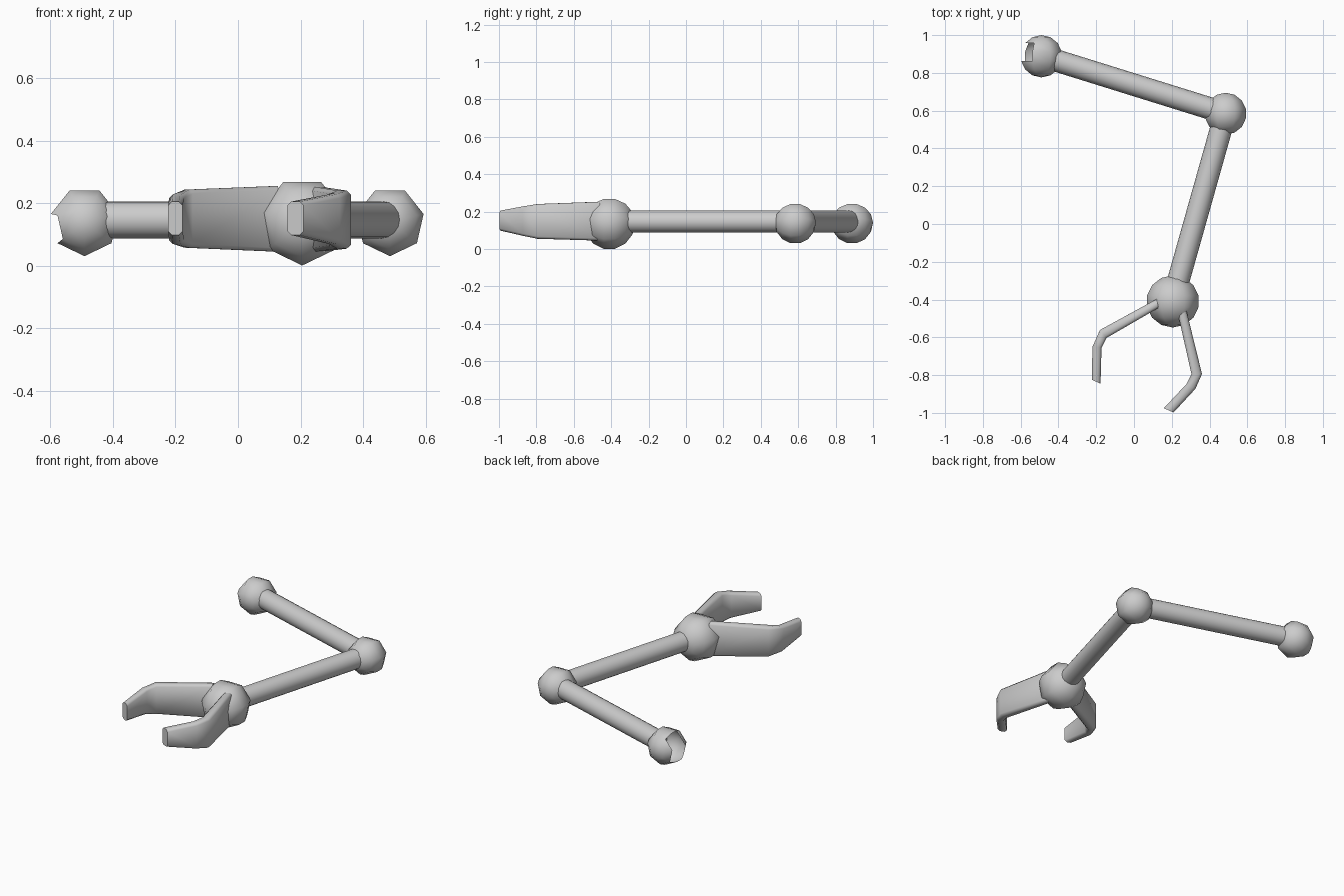
import bpy, bmesh
from math import sin, cos, pi, radians
from mathutils import Vector

if "Cube" in bpy.data.objects:
    bpy.data.objects.remove(bpy.data.objects["Cube"])


def finish(name, bm, angle=50):
    bmesh.ops.recalc_face_normals(bm, faces=bm.faces)
    me = bpy.data.meshes.new(name)
    bm.to_mesh(me)
    bm.free()
    ob = bpy.data.objects.new(name, me)
    bpy.context.collection.objects.link(ob)
    bpy.ops.object.select_all(action='DESELECT')
    ob.select_set(True)
    bpy.context.view_layer.objects.active = ob
    bpy.ops.object.shade_smooth_by_angle(angle=radians(angle))
    return ob


def ball(name, centre, r, half_y, holes=(), n=7):
    """Seven-sided ball with its poles along y; holes are (band, side) faces left open."""
    bm = bmesh.new()
    c = Vector(centre)
    rings = []
    for j in range(1, n):
        lat = -pi / 2 + pi * j / n
        ring = []
        for k in range(n):
            a = -pi / 2 + 2 * pi * k / n
            ring.append(bm.verts.new(c + Vector((r * cos(lat) * cos(a), half_y * sin(lat),
                                                 r * cos(lat) * sin(a)))))
        rings.append(ring)
    front = bm.verts.new(c - Vector((0, half_y, 0)))
    back = bm.verts.new(c + Vector((0, half_y, 0)))
    for k in range(n):
        m = (k + 1) % n
        bm.faces.new((front, rings[0][k], rings[0][m]))
        bm.faces.new((back, rings[-1][m], rings[-1][k]))
        for j in range(n - 2):
            if (j + 1, k) not in holes:
                bm.faces.new((rings[j][k], rings[j + 1][k], rings[j + 1][m], rings[j][m]))
    return finish(name, bm)


def tube(name, a, b, r):
    a, b = Vector(a), Vector(b)
    bm = bmesh.new()
    bmesh.ops.create_cone(bm, cap_ends=True, segments=16, radius1=r, radius2=r,
                          depth=(b - a).length)
    d = (b - a).to_track_quat('Z', 'Y')
    for v in bm.verts:
        v.co = d @ v.co + (a + b) / 2
    return finish(name, bm)


def finger(name, sections):
    """Sections: outer x, y, inner x, y, bottom z, top z."""
    bm = bmesh.new()
    loops = []
    for ox, oy, ix, iy, z0, z1 in sections:
        loops.append([bm.verts.new(p) for p in
                      ((ox, oy, z0), (ox, oy, z1), (ix, iy, z1), (ix, iy, z0))])
    for p, q in zip(loops, loops[1:]):
        for i in range(4):
            m = (i + 1) % 4
            bm.faces.new((p[i], p[m], q[m], q[i]))
    bm.faces.new(loops[0])
    bm.faces.new(loops[-1][::-1])
    bmesh.ops.recalc_face_normals(bm, faces=bm.faces)
    # chamfer the long edges
    long_edges = [e for e in bm.edges
                  if any(e.verts[0] in p and e.verts[1] in q for p, q in
                         list(zip(loops, loops[1:])) + list(zip(loops[1:], loops)))
                  and max(v.co.z for v in e.verts)]
    bmesh.ops.bevel(bm, geom=long_edges, offset=0.012, segments=1, affect='EDGES')
    return finish(name, bm)


# joints; the shoulder socket is open on its outer side
SHOULDER, ELBOW, WRIST = (-0.49, 0.888, 0.141), (0.485, 0.584, 0.141), (0.205, -0.41, 0.141)
ball("shoulder_joint", SHOULDER, 0.113, 0.112,
     holes={(2, 5), (3, 5), (4, 5), (3, 4), (4, 4)})
ball("elbow_joint", ELBOW, 0.113, 0.111)
ball("wrist_joint", WRIST, 0.1435, 0.138)

# arm tubes
tube("upper_arm", (-0.42, 0.868, 0.147), (0.46, 0.594, 0.147), 0.059)
tube("forearm", (0.477, 0.56, 0.147), (0.215, -0.37, 0.147), 0.059)

# claw fingers
finger("left_finger", [(0.12, -0.397, 0.13, -0.444, 0.045, 0.255),
                       (-0.18, -0.561, -0.145, -0.603, 0.058, 0.243),
                       (-0.22, -0.65, -0.172, -0.656, 0.07, 0.228),
                       (-0.223, -0.825, -0.177, -0.845, 0.098, 0.205)])
finger("right_finger", [(0.278, -0.46, 0.235, -0.487, 0.045, 0.252),
                        (0.36, -0.794, 0.304, -0.794, 0.055, 0.24),
                        (0.325, -0.873, 0.278, -0.847, 0.07, 0.228),
                        (0.209, -0.998, 0.158, -0.975, 0.098, 0.205)])
